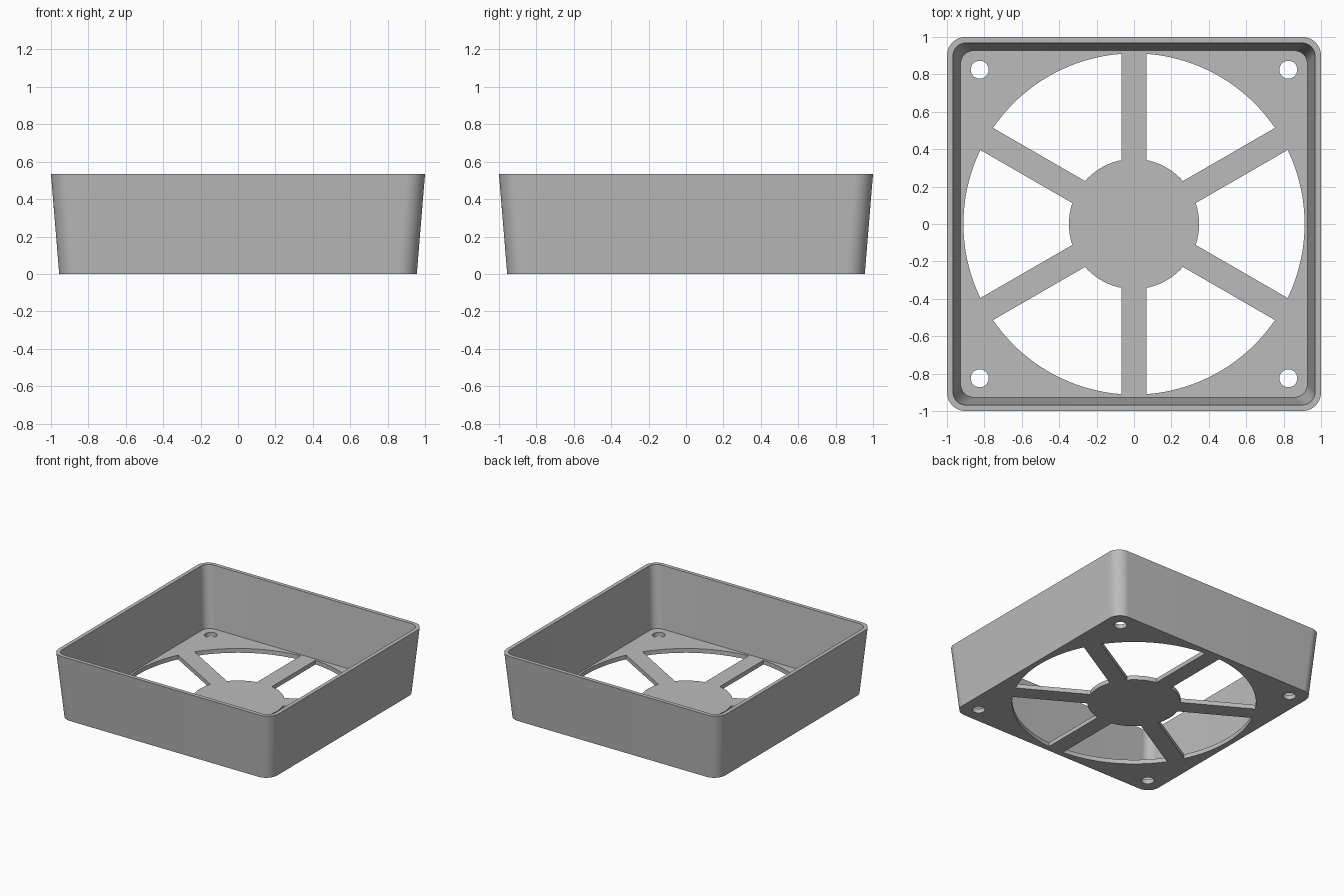
import bpy, bmesh
from math import sin, cos, asin, pi, radians

if "Cube" in bpy.data.objects:
    bpy.data.objects.remove(bpy.data.objects["Cube"])

HEIGHT, FLOOR = 0.535, 0.035          # total height, floor thickness
BOTTOM, TOP, WALL = 0.956, 1.0, 0.032  # outer half widths, wall thickness
RING, HUB, SPOKE = 0.912, 0.348, 0.068  # opening radius, hub radius, spoke half width
SCREW_POS, SCREW_R = 0.825, 0.048


def rounded_square(half, r, seg=16):
    pts = []
    for k in range(4):
        mid = pi / 4 + k * pi / 2
        cx = (half - r) * (1 if cos(mid) > 0 else -1)
        cy = (half - r) * (1 if sin(mid) > 0 else -1)
        for i in range(seg + 1):
            a = k * pi / 2 + i / seg * pi / 2
            pts.append((cx + r * cos(a), cy + r * sin(a)))
    return pts


def circle(cx, cy, r, seg=32):
    return [(cx + r * cos(2 * pi * i / seg), cy + r * sin(2 * pi * i / seg)) for i in range(seg)]


def sector(mid):
    # opening between two parallel-sided spokes
    pts = []
    for r, seg, sign in ((RING, 24, 1), (HUB, 12, -1)):
        half = radians(30) - asin(SPOKE / r)
        for i in range(seg + 1):
            a = mid + sign * half * (2 * i / seg - 1)
            pts.append((r * cos(a), r * sin(a)))
    return pts


bm = bmesh.new()


def loop(pts, z):
    vs = [bm.verts.new((x, y, z)) for x, y in pts]
    es = [bm.edges.new((vs[i - 1], vs[i])) for i in range(len(vs))]
    return vs, es


def skin(a, b):
    for i in range(len(a)):
        bm.faces.new((a[i - 1], a[i], b[i], b[i - 1]))


# Tapered wall: outside, rim, inside
floor_half = BOTTOM + (TOP - BOTTOM) * FLOOR / HEIGHT - WALL
outer_low, low_edges = loop(rounded_square(BOTTOM, 0.10), 0)
outer_top, _ = loop(rounded_square(TOP, 0.10), HEIGHT)
inner_top, _ = loop(rounded_square(TOP - WALL, 0.07), HEIGHT)
inner_low, high_edges = loop(rounded_square(floor_half, 0.07), FLOOR)
skin(outer_low, outer_top)
skin(outer_top, inner_top)
skin(inner_top, inner_low)

# Openings: six fan sectors and four screw holes
holes = [sector(k * pi / 3) for k in range(6)]
holes += [circle(sx * SCREW_POS, sy * SCREW_POS, SCREW_R) for sx in (-1, 1) for sy in (-1, 1)]
for pts in holes:
    lo, lo_e = loop(pts, 0)
    hi, hi_e = loop(pts, FLOOR)
    skin(lo, hi)
    low_edges += lo_e
    high_edges += hi_e

# Pierced floor, underside and upper side
for edges, nz in ((low_edges, -1), (high_edges, 1)):
    bmesh.ops.triangle_fill(bm, edges=edges, use_beauty=True, use_dissolve=False, normal=(0, 0, nz))
bmesh.ops.recalc_face_normals(bm, faces=bm.faces[:])

mesh = bpy.data.meshes.new("fan_cover")
bm.to_mesh(mesh)
bm.free()
cover = bpy.data.objects.new("fan_cover", mesh)
bpy.context.collection.objects.link(cover)

grey = bpy.data.materials.new("grey plastic")
grey.diffuse_color = (0.5, 0.5, 0.5, 1)
grey.use_nodes = True
grey.node_tree.nodes["Principled BSDF"].inputs["Base Color"].default_value = grey.diffuse_color
mesh.materials.append(grey)

bpy.context.view_layer.objects.active = cover
cover.select_set(True)
bpy.ops.object.shade_smooth_by_angle(angle=radians(30))
